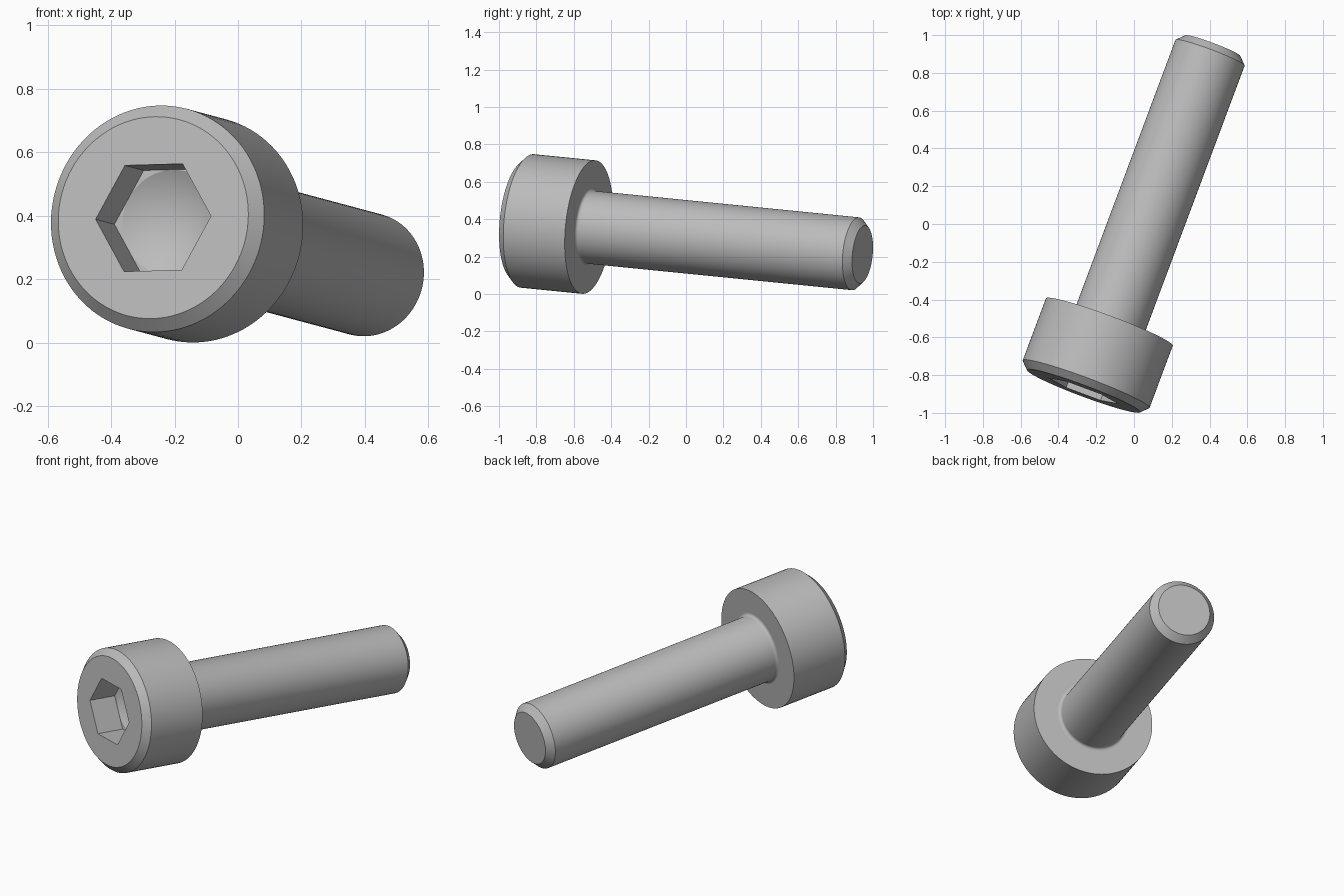
import bpy
import bmesh
from math import sin, cos, tan, pi, radians
from mathutils import Matrix, Vector

cube = bpy.data.objects.get("Cube")
if cube:
    bpy.data.objects.remove(cube, do_unlink=True)

SEGMENTS = 96
HEAD_R, HEAD_LEN, HEAD_CHAMFER = 0.3586, 0.391, 0.039
SHANK_R, TOTAL_LEN, TIP_CHAMFER = 0.1956, 1.96, 0.04
SOCKET_R, SOCKET_DEPTH = 0.168, 0.17      # half width across flats
FILLET = 0.017

steel = bpy.data.materials.new("steel_grey")
steel.use_nodes = True
grey = (0.5, 0.5, 0.5, 1)
steel.diffuse_color = grey
steel.node_tree.nodes["Principled BSDF"].inputs["Base Color"].default_value = grey


def add_ring(bm, radius, depth, hexagonal=False):
    """Ring around the screw axis, either round or following a hexagon."""
    ring = []
    for i in range(SEGMENTS):
        a = 2 * pi * i / SEGMENTS
        r = radius / cos(a % (pi / 3) - pi / 6) if hexagonal else radius
        ring.append(bm.verts.new((r * cos(a), r * sin(a), depth)))
    return ring


bm = bmesh.new()

# Socket: round drill edge, hexagonal floor and walls
rings = [add_ring(bm, SOCKET_R * 0.995, SOCKET_DEPTH),
         add_ring(bm, SOCKET_R, SOCKET_DEPTH, True),
         add_ring(bm, SOCKET_R, 0, True)]

# Head: chamfered front, straight side, flat underside
profile = [(HEAD_R - HEAD_CHAMFER, 0), (HEAD_R, HEAD_CHAMFER), (HEAD_R, HEAD_LEN),
           (SHANK_R + FILLET + 0.003, HEAD_LEN)]

# Fillet between head and shank
for k in range(6):
    a = k / 5 * pi / 2
    profile.append((SHANK_R + FILLET * (1 - sin(a)), HEAD_LEN + FILLET * (1 - cos(a))))

# Shank with chamfered tip
profile += [(SHANK_R, TOTAL_LEN - TIP_CHAMFER), (SHANK_R - TIP_CHAMFER, TOTAL_LEN)]
rings += [add_ring(bm, r, z) for r, z in profile]

for a, b in zip(rings, rings[1:]):
    for i in range(SEGMENTS):
        j = (i + 1) % SEGMENTS
        bm.faces.new((a[i], a[j], b[j], b[i]))

# Tip face and conical drill point at the bottom of the socket
bm.faces.new(rings[-1])
apex = bm.verts.new((0, 0, SOCKET_DEPTH + SOCKET_R * tan(radians(30))))
for i in range(SEGMENTS):
    bm.faces.new((apex, rings[0][i], rings[0][(i + 1) % SEGMENTS]))
bmesh.ops.recalc_face_normals(bm, faces=bm.faces)

mesh = bpy.data.meshes.new("socket_head_screw")
bm.to_mesh(mesh)
bm.free()
mesh.materials.append(steel)
screw = bpy.data.objects.new("socket_head_screw", mesh)
bpy.context.collection.objects.link(screw)

# Lay the screw along its tilted axis
axis = Vector((0.374, 1, -0.1)).normalized()
side = axis.cross(Vector((0, 0, 1))).normalized()
frame = Matrix((side, axis.cross(side), axis)).transposed().to_4x4()
screw.matrix_world = (Matrix.Translation((-0.267, -0.884, 0.394)) @ frame
                      @ Matrix.Rotation(radians(-1.5), 4, 'Z'))

bpy.ops.object.select_all(action='DESELECT')
screw.select_set(True)
bpy.context.view_layer.objects.active = screw
bpy.ops.object.shade_smooth_by_angle(angle=radians(25))
